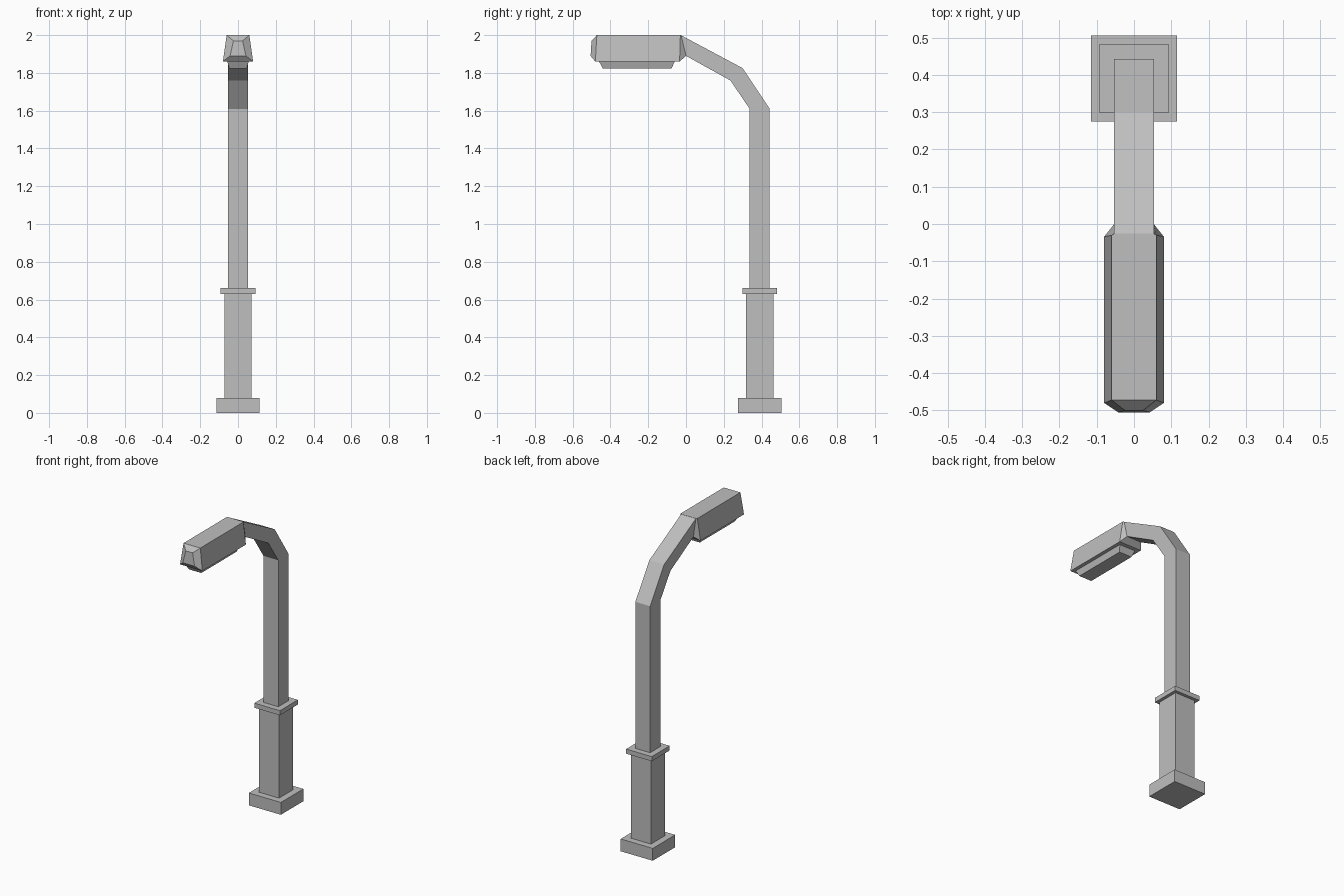
import bpy, bmesh

if "Cube" in bpy.data.objects:
    bpy.data.objects.remove(bpy.data.objects["Cube"], do_unlink=True)

GREY = (0.52, 0.52, 0.52, 1)
metal = bpy.data.materials.new("grey_metal")
metal.use_nodes = True
metal.diffuse_color = GREY
metal.node_tree.nodes["Principled BSDF"].inputs["Base Color"].default_value = GREY

POST_Y = 0.39


def loft(name, rings):
    """Join a series of four-cornered rings and close both ends."""
    bm = bmesh.new()
    loops = [[bm.verts.new(p) for p in ring] for ring in rings]
    for a, b in zip(loops, loops[1:]):
        for i in range(4):
            j = (i + 1) % 4
            bm.faces.new((a[i], a[j], b[j], b[i]))
    bm.faces.new(loops[0])
    bm.faces.new(loops[-1])
    bmesh.ops.recalc_face_normals(bm, faces=bm.faces)
    mesh = bpy.data.meshes.new(name)
    bm.to_mesh(mesh)
    bm.free()
    mesh.materials.append(metal)
    obj = bpy.data.objects.new(name, mesh)
    bpy.context.collection.objects.link(obj)
    return obj


def section(lower, upper):
    """Mirrored ring from a lower and an upper (half width, y, z)."""
    (w, y, z), (v, t, u) = lower, upper
    return [(-w, y, z), (w, y, z), (v, t, u), (-v, t, u)]


def level(half, z):
    """Square ring around the post axis."""
    return section((half, POST_Y - half, z), (half, POST_Y + half, z))


def block(name, half, bottom, top):
    return loft(name, [level(half, bottom), level(half, top)])


# Stepped foot of the post
block("base_plate", 0.115, 0, 0.08)
block("lower_post", 0.072, 0.08, 0.63)
block("collar", 0.092, 0.63, 0.66)

# Slim post bending into the arm
W = 0.053
loft("post_and_arm", [
    level(W, 0.66),
    section((W, 0.337, 1.61), (W, 0.443, 1.61)),
    section((W, 0.235, 1.76), (W, 0.30, 1.825)),
    section((W, 0.0, 1.89), (W, -0.028, 2.0)),
])

# Lamp housing: flared neck, long body, bevelled nose
loft("lamp_housing", [
    section((W, 0.0, 1.89), (W, -0.026, 2.0)),
    section((0.08, -0.034, 1.86), (0.06, -0.03, 2.0)),
    section((0.08, -0.48, 1.86), (0.06, -0.472, 2.0)),
    section((0.042, -0.505, 1.89), (0.024, -0.5, 1.97)),
])

# Tapered lens underneath
loft("lamp_lens", [
    [(x, y, 1.86) for x, y in ((-.057, -.46), (.057, -.46), (.057, -.06), (-.057, -.06))],
    [(x, y, 1.822) for x, y in ((-.045, -.44), (.045, -.44), (.045, -.077), (-.045, -.077))],
])
